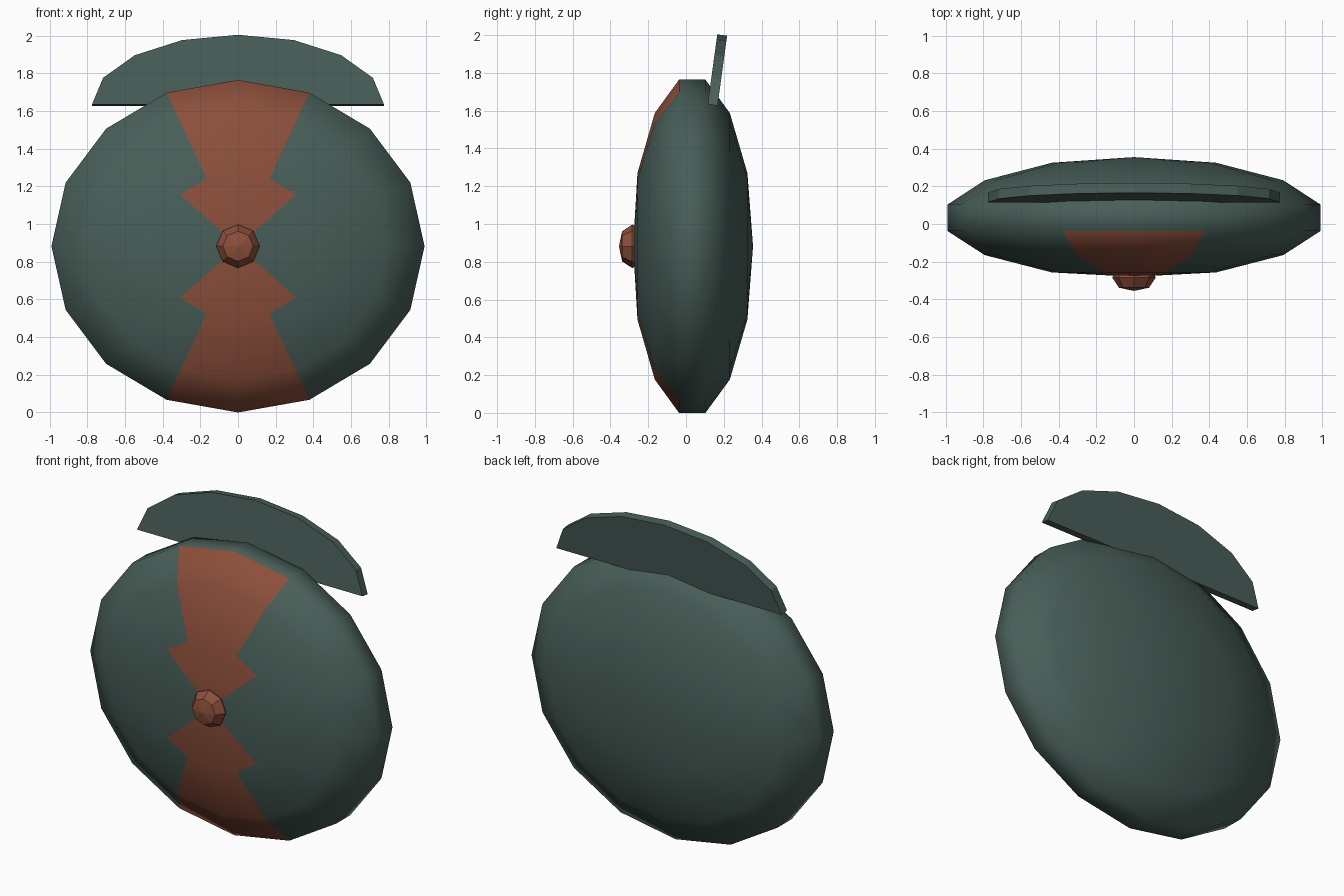
import bpy
import bmesh
from math import sin, cos, pi, tau, atan2

cube = bpy.data.objects.get("Cube")
if cube:
    bpy.data.objects.remove(cube, do_unlink=True)

MID_Z = 0.882


def material(name, rgb):
    mat = bpy.data.materials.new(name)
    mat.use_nodes = True
    mat.diffuse_color = (*rgb, 1)
    mat.node_tree.nodes["Principled BSDF"].inputs["Base Color"].default_value = (*rgb, 1)
    return mat


green = material("dark green", (0.065, 0.112, 0.098))
rust = material("rust red", (0.262, 0.078, 0.043))


def finish(name, bm, mats):
    bmesh.ops.recalc_face_normals(bm, faces=bm.faces)
    mesh = bpy.data.meshes.new(name)
    bm.to_mesh(mesh)
    bm.free()
    for mat in mats:
        mesh.materials.append(mat)
    obj = bpy.data.objects.new(name, mesh)
    bpy.context.collection.objects.link(obj)
    return obj


def lathe(profile, sides, rx, rz):
    """Turn (radius, y) points about the y axis; radius 0 makes a pole."""
    bm = bmesh.new()
    rings = []
    for r, y in profile:
        count = sides if r else 1
        rings.append([bm.verts.new((rx * r * sin(tau * i / sides), y,
                                    MID_Z + rz * r * cos(tau * i / sides)))
                      for i in range(count)])
    for a, b in zip(rings, rings[1:]):
        for i in range(sides):
            j = (i + 1) % sides
            quad = [a[i % len(a)], a[j % len(a)], b[j % len(b)], b[i % len(b)]]
            bm.faces.new(list(dict.fromkeys(quad)))
    return bm


# Shield disc: lens shape with a straight rim
disc = lathe([(0, -0.28), (0.44, -0.257), (0.8, -0.165), (1, -0.037),
              (1, 0.103), (0.8, 0.232), (0.44, 0.325), (0, 0.355)], 16, 0.99, 0.882)

# Painted emblem on the front: narrow wedges, flaring inside the inner ring
for f in disc.faces:
    f.smooth = True
    c = f.calc_center_median()
    off_vertical = atan2(abs(c.x) / 0.99, abs(c.z - MID_Z) / 0.882)
    spread = pi / 4 if len(f.verts) == 3 else pi / 8
    front = max(v.co.y for v in f.verts) < 0
    f.material_index = int(front and off_vertical < spread)
finish("shield_disc", disc, [green, rust])

# Faceted hub
hub = lathe([(0, -0.355), (0.08, -0.338), (0.115, -0.285), (0.1, -0.25), (0, -0.25)], 8, 1, 1)
finish("hub", hub, [rust])

# Crest: half-round plate leaning back
crest = bmesh.new()
outline = [(0.775 * cos(pi * i / 8), 0.37 * sin(pi * i / 8)) for i in range(9)]
lean = 0.137
sheets = [[crest.verts.new((x, y + lean * z, 1.63 + z + dz)) for x, z in outline]
          for y, dz in ((0.115, 0.004), (0.167, -0.003))]
crest.faces.new(sheets[0])
crest.faces.new(sheets[1])
for i in range(9):
    j = (i + 1) % 9
    crest.faces.new((sheets[0][i], sheets[0][j], sheets[1][j], sheets[1][i]))
finish("crest", crest, [green])
